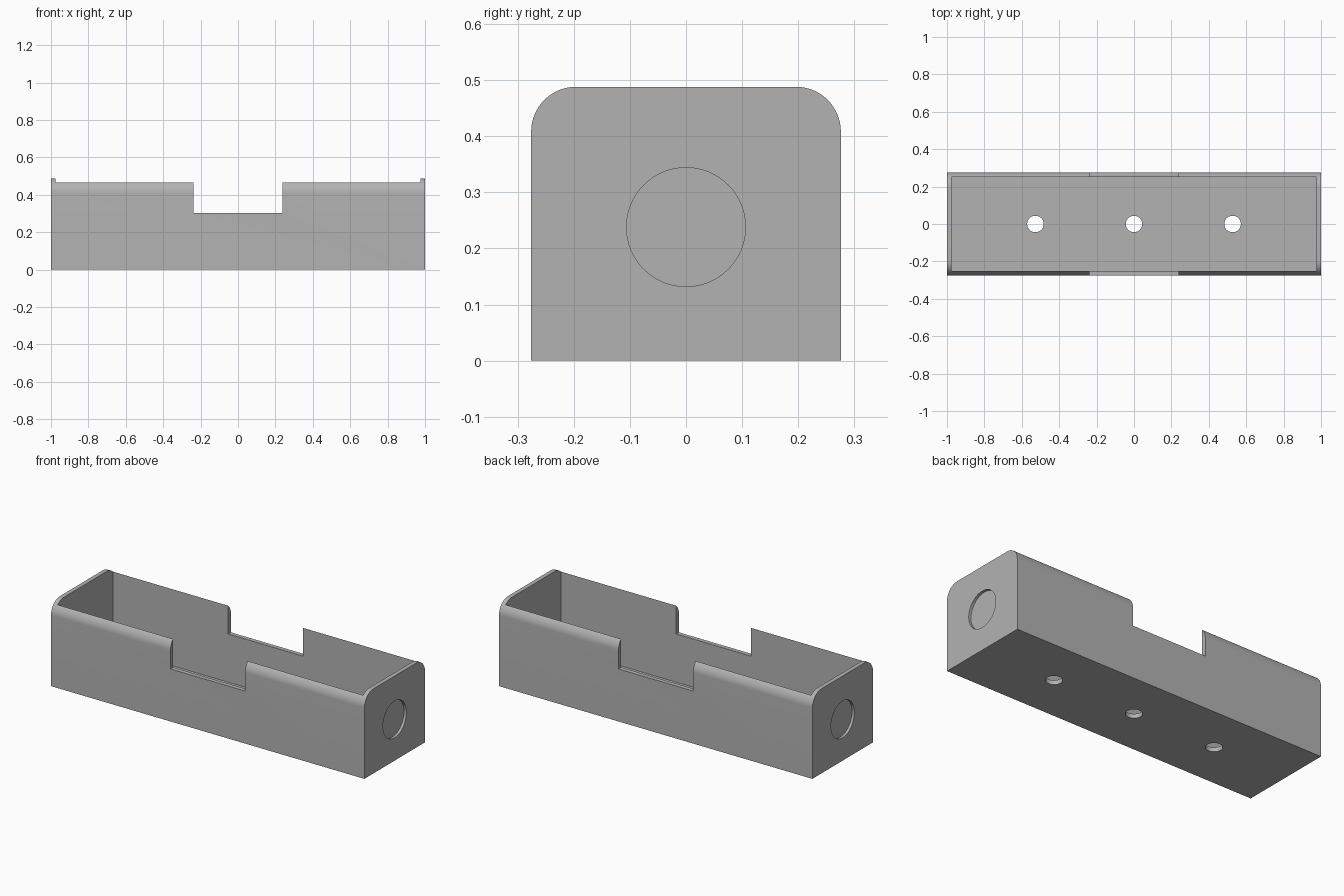
import bpy, bmesh
from math import cos, sin, pi, radians
from mathutils import Matrix

cube = bpy.data.objects.get("Cube")
if cube:
    bpy.data.objects.remove(cube, do_unlink=True)

HALF_Y, HEIGHT, RADIUS, WALL = 0.276, 0.488, 0.08, 0.025

grey = bpy.data.materials.new("plain grey")
grey.use_nodes = True
colour = (0.45, 0.45, 0.45, 1)
grey.diffuse_color = colour
grey.node_tree.nodes["Principled BSDF"].inputs["Base Color"].default_value = colour


def add_object(name, bm):
    bmesh.ops.recalc_face_normals(bm, faces=bm.faces)
    mesh = bpy.data.meshes.new(name)
    bm.to_mesh(mesh)
    bm.free()
    mesh.materials.append(grey)
    obj = bpy.data.objects.new(name, mesh)
    bpy.context.collection.objects.link(obj)
    return obj


def box(name, low, high):
    bm = bmesh.new()
    bmesh.ops.create_cube(bm, size=1)
    for v in bm.verts:
        v.co = [(a + b) / 2 + c * (b - a) for a, b, c in zip(low, high, v.co)]
    return add_object(name, bm)


def cylinder(name, centre, radius, depth, along_x=False):
    bm = bmesh.new()
    turn = Matrix.Rotation(pi / 2 if along_x else 0, 4, 'Y')
    bmesh.ops.create_cone(bm, cap_ends=True, segments=64, radius1=radius, radius2=radius,
                          depth=depth, matrix=Matrix.Translation(centre) @ turn)
    return add_object(name, bm)


# Tray body: end profile with rounded top corners, swept along x
arc = [(HALF_Y - RADIUS + RADIUS * cos(a), HEIGHT - RADIUS + RADIUS * sin(a))
       for a in (i * pi / 32 for i in range(17))]
profile = [(HALF_Y, 0)] + arc + [(-y, z) for y, z in reversed(arc)] + [(-HALF_Y, 0)]
bm = bmesh.new()
end = bm.faces.new([bm.verts.new((-1, y, z)) for y, z in profile])
swept = bmesh.ops.extrude_face_region(bm, geom=[end])["geom"]
for v in swept:
    if isinstance(v, bmesh.types.BMVert):
        v.co.x = 1
tray = add_object("tray_body", bm)

# Open cavity and the notch across both long walls
inner_y = HALF_Y - WALL
cutters = [
    box("cavity_cutter", (-1 + WALL, -inner_y, WALL), (1 - WALL, inner_y, 1)),
    box("notch_cutter", (-0.238, -0.5, 0.303), (0.238, 0.5, 1)),
]
# Screw holes through the floor
for x in (-0.527, 0, 0.527):
    cutters.append(cylinder("screw_hole_cutter", (x, 0, 0), 0.044, 0.2))
# Shallow round recess in each end
for side in (-1, 1):
    cutters.append(cylinder("end_recess_cutter", (side, 0, 0.238), 0.106, 0.03, True))

for cutter in cutters:
    cutter.hide_render = True
    mod = tray.modifiers.new(cutter.name, 'BOOLEAN')
    mod.operation, mod.solver, mod.object = 'DIFFERENCE', 'EXACT', cutter

# Apply the cuts and remove the helpers
bpy.ops.object.select_all(action='DESELECT')
bpy.context.view_layer.objects.active = tray
tray.select_set(True)
for mod in list(tray.modifiers):
    bpy.ops.object.modifier_apply(modifier=mod.name)
for cutter in cutters:
    bpy.data.objects.remove(cutter, do_unlink=True)
bpy.ops.object.shade_smooth_by_angle(angle=radians(30))
